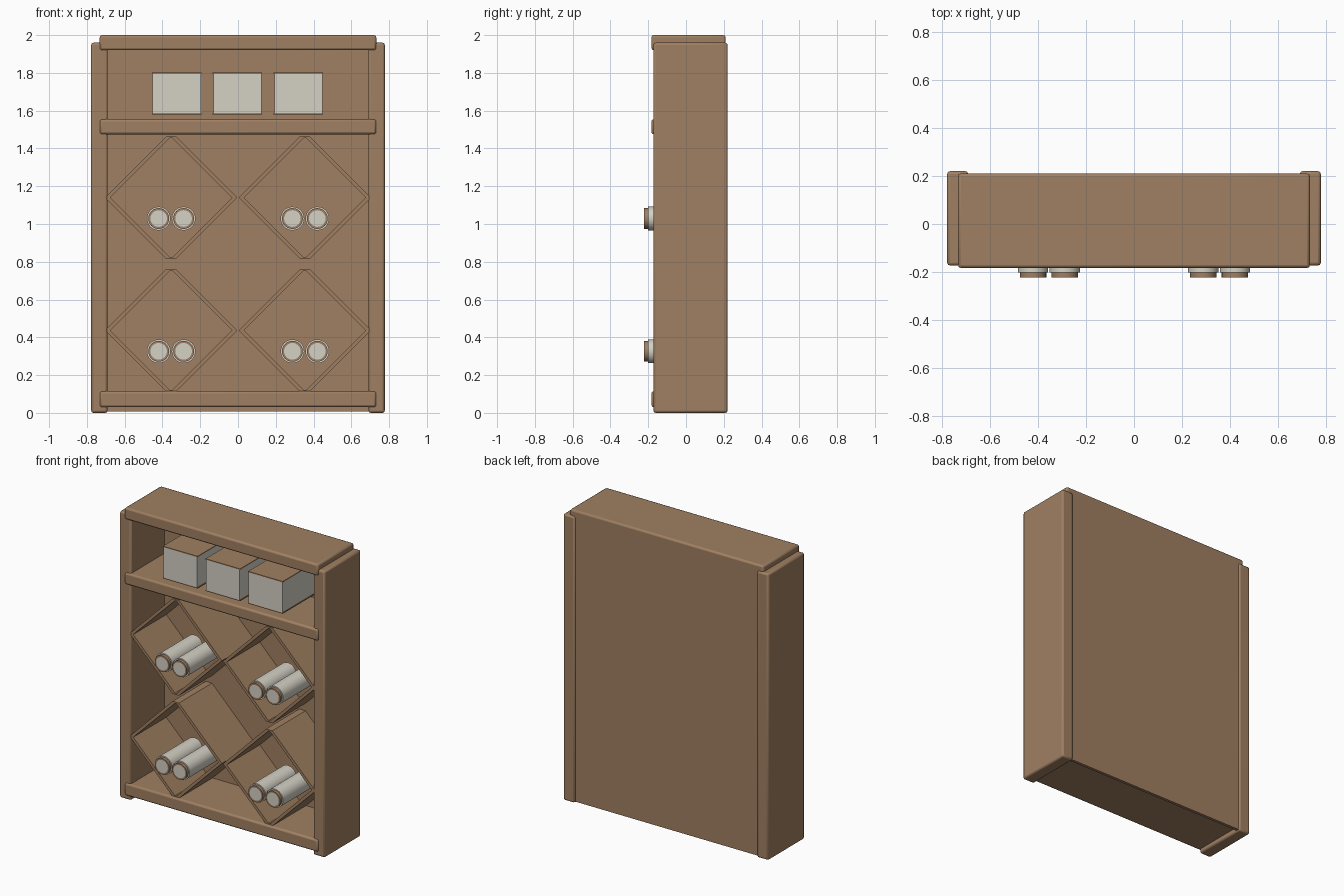
import bpy, bmesh, math
from mathutils import Matrix, Vector

cube = bpy.data.objects.get("Cube")
if cube:
    bpy.data.objects.remove(cube, do_unlink=True)


def material(name, rgb):
    m = bpy.data.materials.new(name)
    m.use_nodes = True
    m.diffuse_color = (*rgb, 1)
    m.node_tree.nodes["Principled BSDF"].inputs["Base Color"].default_value = (*rgb, 1)
    return m


WOOD = material("brown wood", (0.35, 0.215, 0.122))
PALE = material("pale cloth", (0.66, 0.635, 0.555))


def finish(name, bm, mats, bevel=0, smooth=False):
    bmesh.ops.recalc_face_normals(bm, faces=bm.faces)
    mesh = bpy.data.meshes.new(name)
    bm.to_mesh(mesh)
    bm.free()
    obj = bpy.data.objects.new(name, mesh)
    bpy.context.collection.objects.link(obj)
    for m in mats:
        mesh.materials.append(m)
    if bevel:
        mod = obj.modifiers.new("Soft edges", "BEVEL")
        mod.width, mod.segments = bevel, 2
    if bevel or smooth:
        bpy.ops.object.select_all(action="DESELECT")
        obj.select_set(True)
        bpy.context.view_layer.objects.active = obj
        bpy.ops.object.shade_smooth_by_angle(angle=math.radians(40))
    return obj


def box(name, x, y, z, mat, bevel=0):
    """Box from (low, high) pairs on each axis."""
    bm = bmesh.new()
    bmesh.ops.create_cube(bm, size=1)
    low, high = zip(x, y, z)
    for v in bm.verts:
        v.co = Vector([l + (c + 0.5) * (h - l) for l, h, c in zip(low, high, v.co)])
    return finish(name, bm, [mat], bevel)


# Carcass: side posts, back panel and three shelves
for side, s in (("left", 1), ("right", -1)):
    box(side + "_side", sorted((s * 0.69, s * 0.777)), (-0.173, 0.22), (0, 1.96), WOOD, 0.012)
box("back_panel", (-0.70, 0.70), (0.19, 0.21), (0.008, 1.96), WOOD)
for name, low, high in (("bottom_shelf", 0.03, 0.115), ("middle_shelf", 1.475, 1.555),
                        ("top_board", 1.92, 2.0)):
    box(name, (-0.732, 0.732), (-0.183, 0.21), (low, high), WOOD, 0.012)


def diamond_frame(name, cx, cz):
    """Square tube standing on its corner, with clipped top and bottom tips."""
    outer, inner, tip = 0.35, 0.322, 0.326
    bm = bmesh.new()
    rings = []
    for y in (-0.168, 0.195):
        for r in (outer, inner):
            t = outer - tip if r == outer else 0.006
            pts = [(r, 0), (t, r - t), (-t, r - t), (-r, 0), (-t, t - r), (t, t - r)]
            rings.append([bm.verts.new((cx + x, y, cz + z)) for x, z in pts])
    front_out, front_in, back_out, back_in = rings
    for a, b in ((front_out, front_in), (front_in, back_in),
                 (back_in, back_out), (back_out, front_out)):
        for i in range(len(a)):
            j = (i + 1) % len(a)
            bm.faces.new((a[i], a[j], b[j], b[i]))
    finish(name, bm, [WOOD])


def roll(name, cx, cz):
    """Pale roll with a narrower wooden rim around a pale end disc."""
    bm = bmesh.new()
    turn = Matrix.Rotation(math.pi / 2, 4, "X")
    for radius, front, back in ((0.063, -0.202, 0.13), (0.055, -0.222, -0.19)):
        place = Matrix.Translation((cx, (front + back) / 2, cz)) @ turn
        bmesh.ops.create_cone(bm, cap_ends=True, segments=32, radius1=radius,
                              radius2=radius, depth=back - front, matrix=place)
    bm.normal_update()
    for f in bm.faces:
        f.material_index = int(f.calc_center_median().y < -0.2)
    cap = min(bm.faces, key=lambda f: f.calc_center_median().y)
    # the shoulder of the wide body stays pale
    for f in bm.faces:
        if max((v.co - Vector((cx, v.co.y, cz))).length for v in f.verts) > 0.06:
            f.material_index = 0
    bmesh.ops.inset_region(bm, faces=[cap], thickness=0.011)
    cap.material_index = 0
    finish(name, bm, [PALE, WOOD], smooth=True)


# Diamond compartments, each holding two rolls
for row, cz in (("upper", 1.14), ("lower", 0.437)):
    for side, s in (("left", 1), ("right", -1)):
        cx = s * 0.354
        diamond_frame(f"{row}_{side}_diamond", cx, cz)
        for place, dx in (("inner", -0.066), ("outer", 0.066)):
            roll(f"{row}_{side}_{place}_roll", cx + s * dx, cz - 0.111)

# Storage boxes with wooden lids and bases on the middle shelf
for name, cx in (("right", -0.325), ("centre", -0.003), ("left", 0.32)):
    x, y = (cx - 0.128, cx + 0.128), (-0.16, 0.185)
    rim = (cx - 0.131, cx + 0.131)
    box(name + "_box", x, y, (1.587, 1.794), PALE)
    box(name + "_box_lid", rim, y, (1.794, 1.801), WOOD)
    box(name + "_box_base", rim, y, (1.58, 1.587), WOOD)
